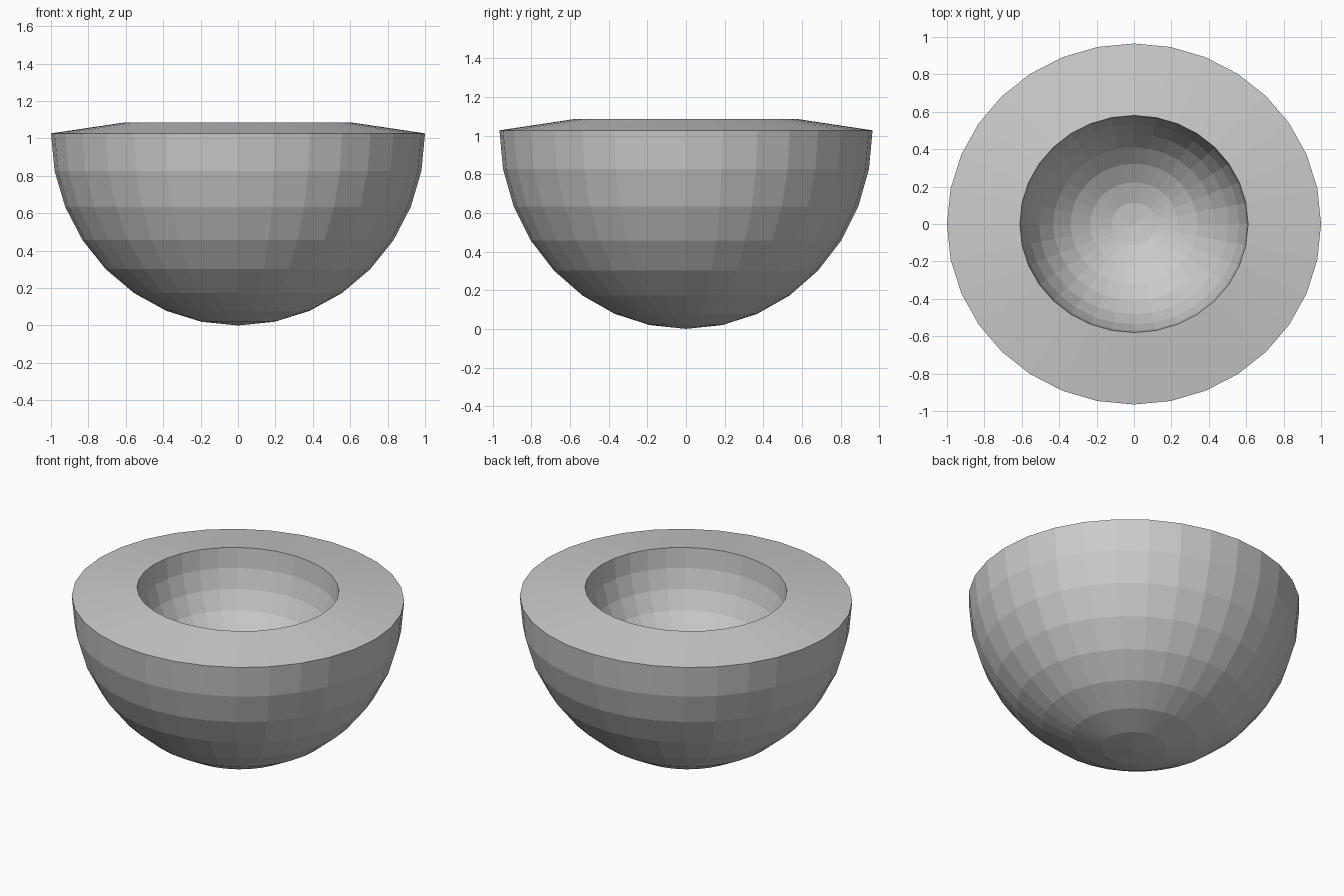
import bpy, bmesh
from math import sin, cos, pi

if "Cube" in bpy.data.objects:
    bpy.data.objects.remove(bpy.data.objects["Cube"])

SEGMENTS, RINGS = 32, 8


def ring_verts(bm, rx, ry, z):
    return [bm.verts.new((rx * cos(2 * pi * i / SEGMENTS),
                          ry * sin(2 * pi * i / SEGMENTS), z))
            for i in range(SEGMENTS)]


def half_ball(bm, rx, ry, rz, rim_z):
    """Rings from near the bottom pole up to the rim; the pole is one vertex."""
    pole = bm.verts.new((0, 0, rim_z - rz))
    rings = []
    for k in range(1, RINGS + 1):
        a = pi / 2 * k / RINGS
        rings.append(ring_verts(bm, rx * sin(a), ry * sin(a), rim_z - rz * cos(a)))
    for i in range(SEGMENTS):
        bm.faces.new((pole, rings[0][i], rings[0][(i + 1) % SEGMENTS]))
    for lower, upper in zip(rings, rings[1:]):
        bridge(bm, lower, upper)
    return rings[-1]


def bridge(bm, a, b):
    for i in range(SEGMENTS):
        j = (i + 1) % SEGMENTS
        bm.faces.new((a[i], a[j], b[j], b[i]))


bm = bmesh.new()
# outer shell, inner hollow and the sloping rim joining them
outer = half_ball(bm, 1.0, 0.965, 1.027, 1.027)
inner = half_ball(bm, 0.61, 0.58, 0.66, 1.085)
bridge(bm, outer, inner)
bmesh.ops.recalc_face_normals(bm, faces=bm.faces)

mesh = bpy.data.meshes.new("bowl")
bm.to_mesh(mesh)
bm.free()
bowl = bpy.data.objects.new("bowl", mesh)
bpy.context.collection.objects.link(bowl)
